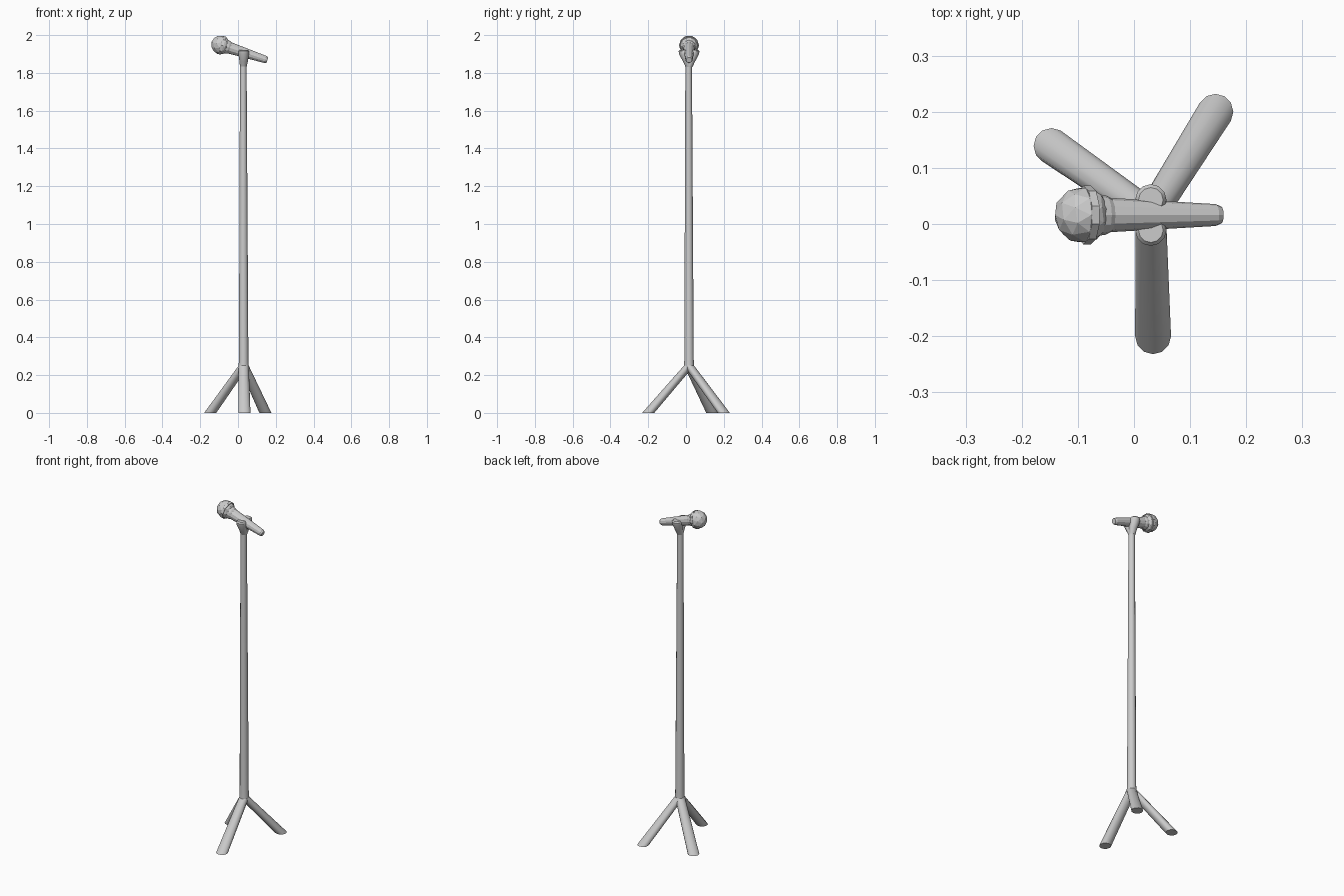
import bpy, bmesh, math
from mathutils import Vector, Matrix

if "Cube" in bpy.data.objects:
    bpy.data.objects.remove(bpy.data.objects["Cube"])

CX, CY = 0.030, 0.016          # pole axis


def finish(bm, name, smooth):
    bmesh.ops.recalc_face_normals(bm, faces=bm.faces[:])
    mesh = bpy.data.meshes.new(name)
    bm.to_mesh(mesh)
    bm.free()
    ob = bpy.data.objects.new(name, mesh)
    bpy.context.collection.objects.link(ob)
    if smooth:
        bpy.ops.object.select_all(action='DESELECT')
        bpy.context.view_layer.objects.active = ob
        ob.select_set(True)
        bpy.ops.object.shade_smooth_by_angle(angle=math.radians(40))
    return ob


def loft(name, rings, sides=12, smooth=True, matrix=None):
    """Skin level circles given as (x, y, z, radius)."""
    bm = bmesh.new()
    loops = []
    for x, y, z, r in rings:
        loops.append([bm.verts.new((x + r * math.cos(2 * math.pi * i / sides),
                                    y + r * math.sin(2 * math.pi * i / sides), z))
                      for i in range(sides)])
    for a, b in zip(loops, loops[1:]):
        for i in range(sides):
            j = (i + 1) % sides
            bm.faces.new((a[i], a[j], b[j], b[i]))
    bm.faces.new(loops[0])
    bm.faces.new(loops[-1])
    if matrix:
        bm.transform(matrix)
    return finish(bm, name, smooth)


# tapered pole
loft("pole", [(CX, CY, 0.23, 0.028), (CX, CY, 0.28, 0.025),
              (CX - 0.002, CY - 0.002, 1.84, 0.0175)])

# three splayed legs, cut level at the floor
feet = {"front_leg": (0.034, -0.200), "right_leg": (0.145, 0.200), "left_leg": (-0.147, 0.139)}
for name, (fx, fy) in feet.items():
    loft(name, [(fx, fy, 0.0, 0.032), (CX, CY, 0.25, 0.027)])

# forked holder
for name, s in (("front_prong", -1), ("back_prong", 1)):
    loft(name, [(CX - 0.002, CY, 1.83, 0.0175),
                (CX, CY + s * 0.010, 1.86, 0.022),
                (CX, CY + s * 0.025, 1.90, 0.028),
                (CX, CY + s * 0.027, 1.915, 0.028),
                (CX, CY + s * 0.027, 1.922, 0.022)])

# microphone, tilted down toward +x; local z runs from head to handle end
tilt = math.radians(18)
axis = Vector((math.cos(tilt), 0, -math.sin(tilt)))
place = Matrix.Translation((-0.092, CY, 1.948)) @ axis.to_track_quat('Z', 'Y').to_matrix().to_4x4()

bm = bmesh.new()
bmesh.ops.create_icosphere(bm, subdivisions=2, radius=0.051, matrix=place)
finish(bm, "mic_head", False)


def lathe(name, profile, sides):
    loft(name, [(0, 0, d, r) for d, r in profile], sides, False, place)


lathe("head_band", [(0.002, 0.0525), (0.016, 0.0525)], 10)
lathe("mic_collar", [(0.030, 0.037), (0.044, 0.035), (0.052, 0.031)], 12)
lathe("mic_handle", [(0.045, 0.031), (0.250, 0.0195), (0.260, 0.015)], 12)
